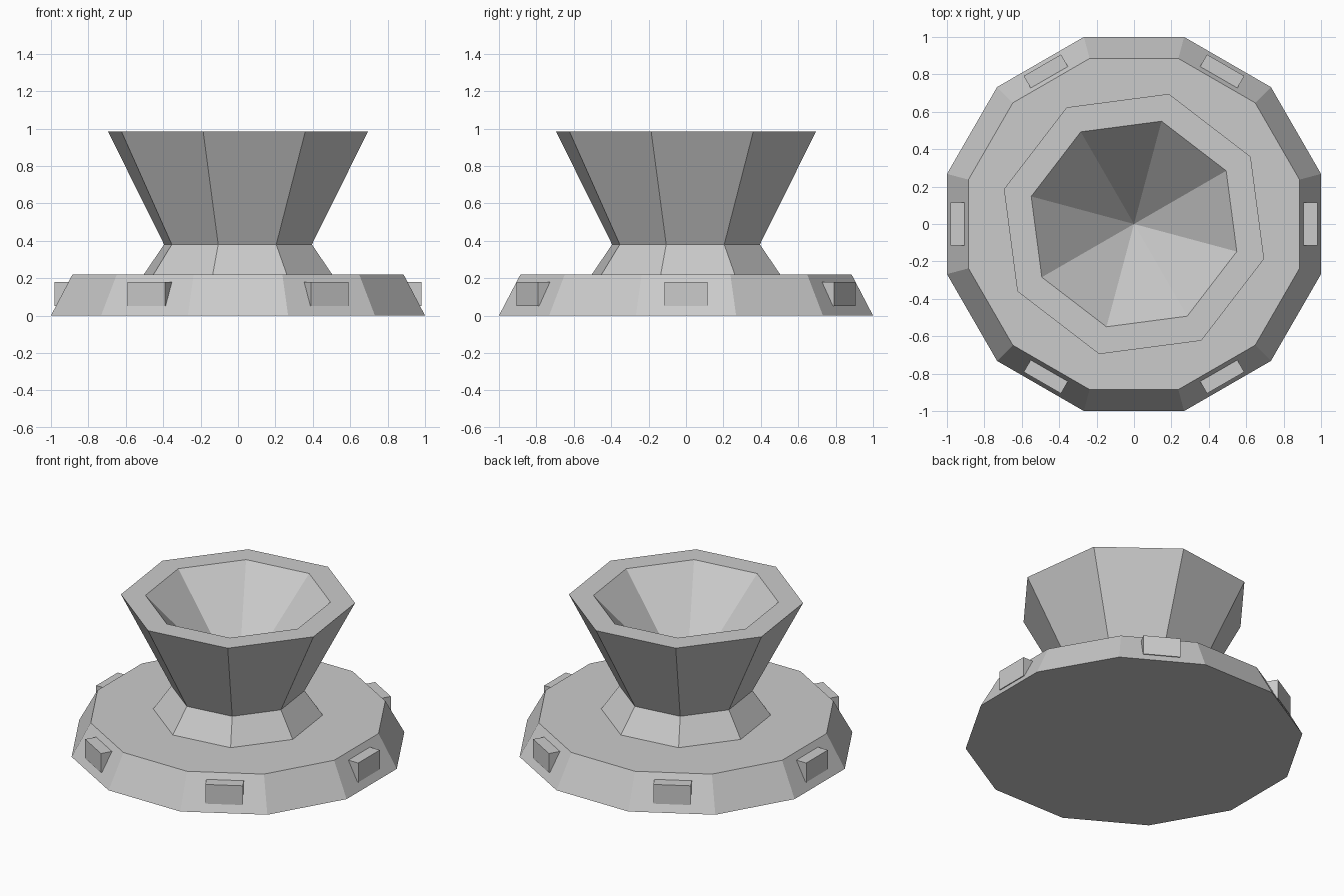
import bpy
import bmesh
from math import cos, sin, pi, radians

cube = bpy.data.objects.get("Cube")
if cube:
    bpy.data.objects.remove(cube, do_unlink=True)

grey = bpy.data.materials.new("plain grey")
grey.use_nodes = True
colour = (0.6, 0.6, 0.6, 1)
grey.diffuse_color = colour
grey.node_tree.nodes["Principled BSDF"].inputs["Base Color"].default_value = colour


def finish(name, bm):
    bmesh.ops.recalc_face_normals(bm, faces=bm.faces)
    mesh = bpy.data.meshes.new(name)
    bm.to_mesh(mesh)
    bm.free()
    mesh.materials.append(grey)
    obj = bpy.data.objects.new(name, mesh)
    bpy.context.collection.objects.link(obj)
    return obj


def turned(name, profile, sides, start, apex=None):
    """Low-poly turned solid from (radius, height) rings, capped flat or by a central point."""
    bm = bmesh.new()
    rings = []
    for r, z in profile:
        angles = [radians(start) + 2 * pi * i / sides for i in range(sides)]
        rings.append([bm.verts.new((r * cos(a), r * sin(a), z)) for a in angles])
    for low, high in zip(rings, rings[1:]):
        for i in range(sides):
            j = (i + 1) % sides
            bm.faces.new((low[i], low[j], high[j], high[i]))
    bm.faces.new(rings[0][::-1])
    if apex is None:
        bm.faces.new(rings[-1])
    else:
        tip = bm.verts.new((0, 0, apex))
        for i in range(sides):
            bm.faces.new((rings[-1][i], rings[-1][(i + 1) % sides], tip))
    return finish(name, bm)


# Twelve-sided sloping base, flats facing the axes
flat = cos(pi / 12)
turned("base", [(1 / flat, 0), (0.885 / flat, 0.22)], 12, 15)

# Eight-sided waisted pedestal with a pointed bowl sunk in its top
turned("pedestal_bowl",
       [(0.525, 0.215), (0.409, 0.38), (0.72, 0.985), (0.569, 0.985)],
       8, -15, apex=0.39)

# Six blocks set into alternate sides of the base
for k in range(6):
    bm = bmesh.new()
    bmesh.ops.create_cube(bm, size=1)
    for v in bm.verts:
        v.co = (0.925 + v.co.x * 0.11, v.co.y * 0.23, 0.115 + v.co.z * 0.13)
    block = finish(f"base_block_{k + 1}", bm)
    block.rotation_euler.z = k * pi / 3
